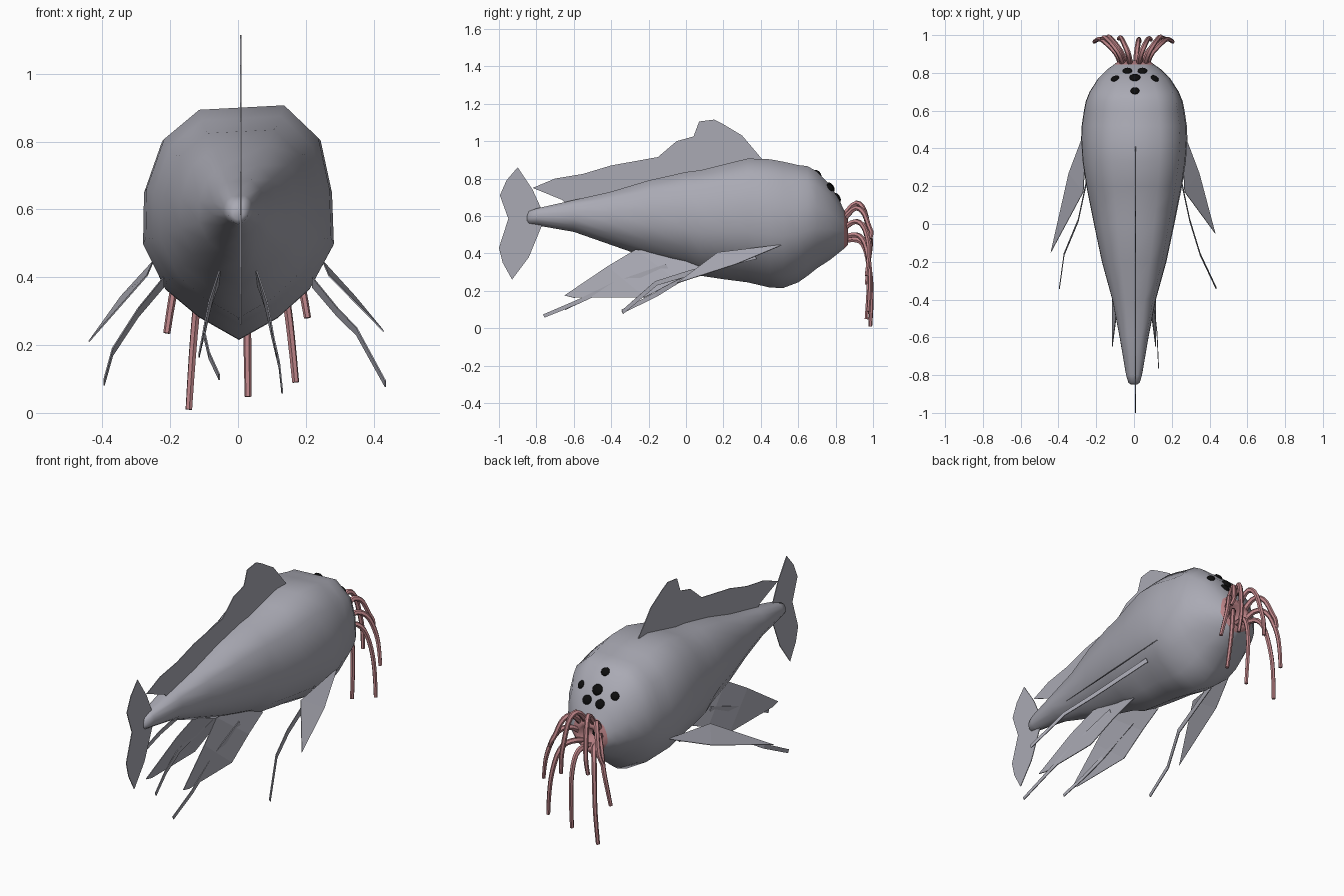
import bpy, bmesh
from mathutils import Vector
from mathutils.bvhtree import BVHTree

if "Cube" in bpy.data.objects:
    bpy.data.objects.remove(bpy.data.objects["Cube"])


def material(name, color):
    mat = bpy.data.materials.new(name)
    mat.use_nodes = True
    mat.diffuse_color = (*color, 1)
    mat.node_tree.nodes["Principled BSDF"].inputs["Base Color"].default_value = (*color, 1)
    return mat


GREY = material("slate grey", (.4, .4, .455))
PINK = material("flesh pink", (.52, .235, .25))
BLACK = material("black", (.004, .004, .004))


def add_object(name, bm, *mats):
    bmesh.ops.recalc_face_normals(bm, faces=bm.faces)
    mesh = bpy.data.meshes.new(name)
    bm.to_mesh(mesh)
    bm.free()
    for mat in mats:
        mesh.materials.append(mat)
    obj = bpy.data.objects.new(name, mesh)
    bpy.context.collection.objects.link(obj)
    return obj


def smooth(obj, angle):
    bpy.ops.object.select_all(action='DESELECT')
    obj.select_set(True)
    bpy.context.view_layer.objects.active = obj
    bpy.ops.object.shade_smooth_by_angle(angle=angle)


# Body: lofted sections (y, top, bottom, half width), closing into the mouth funnel
SECTIONS = [
    (-.85, .6, .57, .015), (-.84, .625, .555, .03), (-.8, .64, .55, .042),
    (-.6, .685, .515, .076), (-.4, .73, .445, .115), (-.2, .79, .375, .17),
    (0, .835, .32, .212), (.08, .845, .28, .228), (.2, .875, .262, .252),
    (.33, .907, .245, .272), (.45, .903, .217, .28), (.52, .89, .215, .277),
    (.6, .872, .245, .265), (.65, .866, .28, .255), (.7, .838, .32, .235),
    (.77, .765, .365, .19), (.82, .685, .405, .14), (.845, .63, .425, .105),
    (.865, .595, .445, .078), (.862, .575, .46, .06), (.8, .535, .5, .02)]
RING = [(.5, 1), (.87, .71), (.99, .26), (1.01, -.18), (.76, -.56), (.42, -.81), (.01, -1),
        (-.42, -.8), (-.77, -.56), (-1, -.18), (-.99, .26), (-.8, .7), (-.42, .96)]

bm = bmesh.new()
rings = []
for y, top, bottom, width in SECTIONS:
    mid, half = (top + bottom) / 2, (top - bottom) / 2
    rings.append([bm.verts.new((x * width, y, mid + z * half)) for x, z in RING])
count = len(RING)
for i, (a, b) in enumerate(zip(rings, rings[1:])):
    for j in range(count):
        k = (j + 1) % count
        face = bm.faces.new((a[j], a[k], b[k], b[j]))
        face.material_index = 1 if i >= len(SECTIONS) - 4 else 0
bm.faces.new(rings[0])
bm.faces.new(rings[-1]).material_index = 2
bm.normal_update()
surface = BVHTree.FromBMesh(bm)
smooth(add_object("body", bm, GREY, PINK, BLACK), 1.1)

# Eyes: flattened beads resting on the top of the head
EYES = [(.005, .705, .024), (.005, .775, .03), (-.1, .77, .023), (.11, .77, .023),
        (-.035, .81, .026), (.045, .81, .026)]
for i, (x, y, radius) in enumerate(EYES):
    spot, normal, _, _ = surface.ray_cast(Vector((x, y, 2)), Vector((0, 0, -1)))
    if normal.z < 0:
        normal = -normal
    bm = bmesh.new()
    bmesh.ops.create_uvsphere(bm, u_segments=12, v_segments=8, radius=radius)
    bmesh.ops.scale(bm, vec=(1, 1, .5), verts=bm.verts)
    eye = add_object(f"eye_{i + 1}", bm, BLACK)
    eye.location = spot
    eye.rotation_euler = normal.to_track_quat('Z', 'Y').to_euler()
    smooth(eye, 1)


# Fins: thin sheets
def sheet(name, faces):
    bm = bmesh.new()
    for points in faces:
        bm.faces.new([bm.verts.new(p) for p in points])
    bmesh.ops.remove_doubles(bm, verts=bm.verts, dist=.0001)
    obj = add_object(name, bm, GREY)
    solid = obj.modifiers.new("thickness", 'SOLIDIFY')
    solid.thickness = .004
    solid.offset = 0


def flat_fin(name, outline):
    sheet(name, [[(.008, y, z) for y, z in outline]])


def strip(name, path, width):
    """Ribbon standing on edge along a path, narrowing to its tip."""
    rows = []
    for i, p in enumerate(path):
        w = width * (1 - .4 * i / (len(path) - 1)) / 2
        rows.append([Vector(p) + Vector((0, s * w * .5, -s * w)) for s in (-1, 1)])
    sheet(name, [(a[0], a[1], b[1], b[0]) for a, b in zip(rows, rows[1:])])


flat_fin("dorsal_fin", [
    (-.82, .75), (-.7, .8), (-.55, .825), (-.4, .87), (-.15, .915), (-.05, 1),
    (.04, 1.025), (.07, 1.105), (.15, 1.115), (.2, 1.09), (.3, 1.03), (.41, .9),
    (.35, .8), (0, .75), (-.4, .66), (-.62, .64), (-.66, .685)])
flat_fin("tail_fin", [
    (-.9, .86), (-.82, .74), (-.77, .63), (-.77, .55), (-.84, .38), (-.93, .26),
    (-.98, .35), (-1, .43), (-.95, .585), (-.995, .71), (-.96, .79)])

for side, label in ((1, "left"), (-1, "right")):
    def mirror(points):
        return [(side * x, y, z) for x, y, z in points]

    # The sides trail slightly different distances
    left = side > 0
    tip = (.43, -.05, .24) if left else (.44, -.15, .21)
    root, outer, inner = (.25, .52, .447), (.345, .27, .343), (.268, .17, .405)
    sheet(label + "_pectoral_fin", [mirror((root, outer, inner)),
                                    mirror((outer, tip, inner))])
    end = [(.35, -.16, .24), (.435, -.34, .085)] if left else [(.37, -.16, .18), (.395, -.34, .09)]
    strip(label + "_pectoral_ray",
          mirror([(.22, .37, .385), (.295, .02, .295)] + end), .03)

    # Broad belly fin, tapering back to a point
    upper = [(.05, -.08, .4), (.055, -.27, .42), (.085, -.42, .33), (.115, -.65, .175)]
    lower = [(.085, .1, .32), (.1, -.05, .255), (.115, -.22, .165), (.115, -.6, .163)]
    sheet(label + "_belly_fin", [mirror((upper[i], upper[i + 1], lower[i + 1], lower[i]))
                                 for i in range(3)])
    end = [(.122, -.58, .14), (.13, -.76, .065)] if left else [(.085, -.52, .17), (.055, -.65, .105)]
    strip(label + "_belly_ray",
          mirror([(.08, -.1, .33), (.1, -.38, .235)] + end), .028)

# Tentacles: tapered tubes arching out of the mouth rim and drooping
TIPS = [(-.21, .965, .235), (-.145, .985, .01), (.03, .965, .048), (.17, .975, .09),
        (.205, .965, .28), (-.17, .98, .46), (.15, .985, .48), (-.08, .98, .38),
        (.09, .975, .34)]
ROOTS = [(-.065, .52), (-.045, .48), (.01, .465), (.045, .48), (.065, .52),
         (-.055, .56), (.055, .56), (-.02, .575), (.025, .575)]
for i, (tip, (x, z)) in enumerate(zip(TIPS, ROOTS)):
    tx, ty, tz = tip
    rise = .09 * (z - .46) / .11  # upper ones arch higher
    path = [(x, .83, z), (x * 1.2, .89, z + rise + .01),
            (x + (tx - x) * .5, .95, z + rise - .01),
            (x + (tx - x) * .75, .98, z - (z - tz) * .3),
            (x + (tx - x) * .9, ty + .012, z - (z - tz) * .65), tip]
    curve = bpy.data.curves.new(f"tentacle_{i + 1}", 'CURVE')
    curve.dimensions = '3D'
    curve.bevel_depth = .014
    curve.bevel_resolution = 1
    curve.use_fill_caps = True
    curve.materials.append(PINK)
    spline = curve.splines.new('NURBS')
    spline.points.add(len(path) - 1)
    for j, p in enumerate(path):
        spline.points[j].co = (*p, 1)
        spline.points[j].radius = 1.15 - .08 * j
    spline.order_u = 3
    spline.use_endpoint_u = True
    spline.resolution_u = 3
    obj = bpy.data.objects.new(curve.name, curve)
    bpy.context.collection.objects.link(obj)
    bpy.ops.object.select_all(action='DESELECT')
    obj.select_set(True)
    bpy.context.view_layer.objects.active = obj
    bpy.ops.object.convert(target='MESH')
    smooth(obj, .9)
